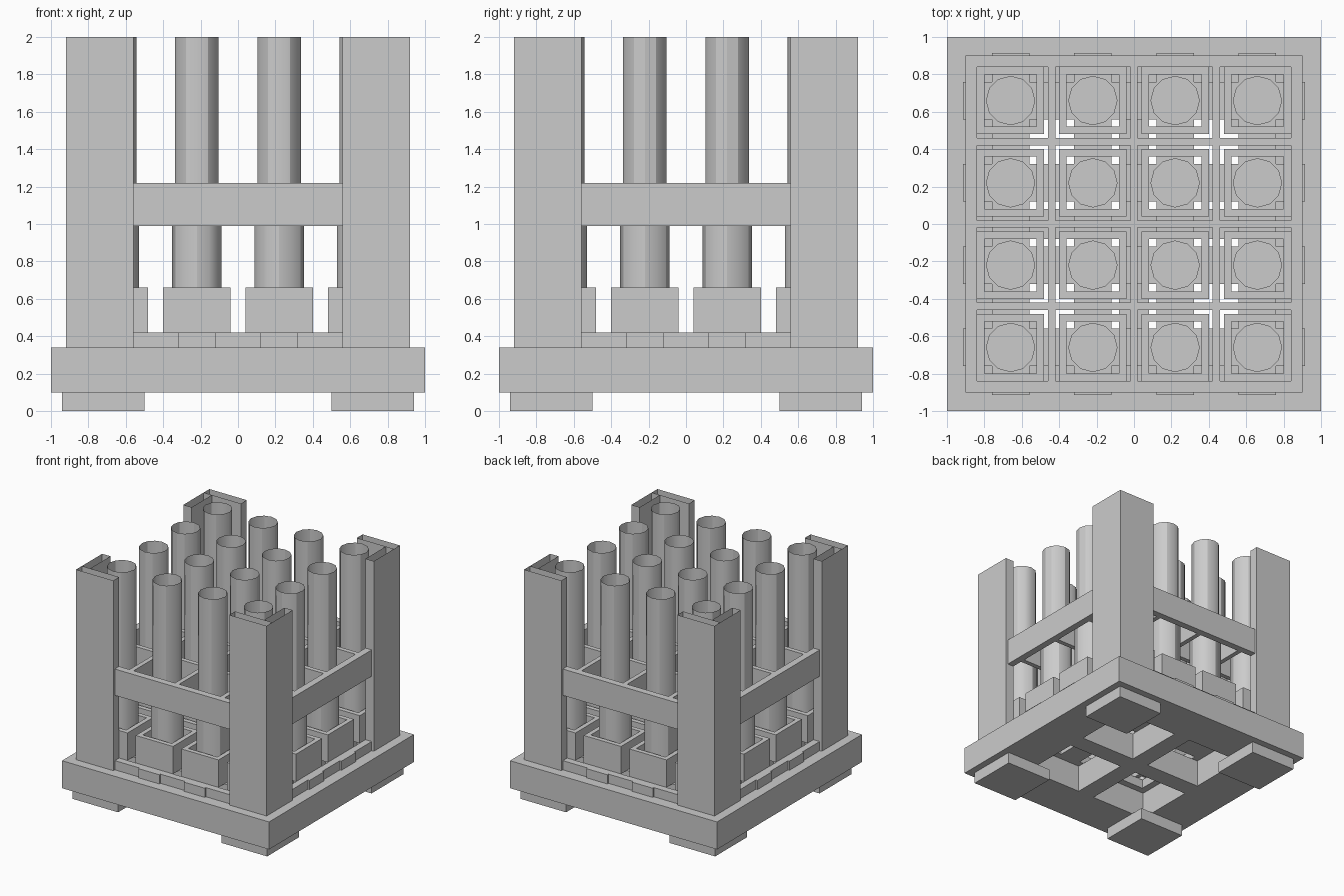
import bpy, bmesh
from mathutils import Matrix

cube = bpy.data.objects.get("Cube")
if cube:
    bpy.data.objects.remove(cube)

grey = bpy.data.materials.new("plain grey")
grey.use_nodes = True
colour = (0.6, 0.6, 0.6, 1)
grey.diffuse_color = colour
grey.node_tree.nodes["Principled BSDF"].inputs["Base Color"].default_value = colour


def finish(name, bm, smooth=False):
    mesh = bpy.data.meshes.new(name)
    bm.to_mesh(mesh)
    bm.free()
    mesh.materials.append(grey)
    obj = bpy.data.objects.new(name, mesh)
    bpy.context.collection.objects.link(obj)
    if smooth:
        bpy.ops.object.select_all(action='DESELECT')
        obj.select_set(True)
        bpy.context.view_layer.objects.active = obj
        bpy.ops.object.shade_smooth_by_angle()
    return obj


def add_box(bm, xs, ys, zs, open_top=False):
    """Box between sorted limits; optionally without its top face."""
    (x0, x1), (y0, y1), (z0, z1) = sorted(xs), sorted(ys), sorted(zs)
    low = [bm.verts.new((x, y, z0)) for x, y in ((x0, y0), (x1, y0), (x1, y1), (x0, y1))]
    top = [bm.verts.new((v.co.x, v.co.y, z1)) for v in low]
    bm.faces.new(low[::-1])
    if not open_top:
        bm.faces.new(top)
    for i in range(4):
        j = (i + 1) % 4
        bm.faces.new((low[i], low[j], top[j], top[i]))


def add_frame(bm, cx, cy, outer, inner, zs):
    """Square ring made of four boxes."""
    for s in (-1, 1):
        add_box(bm, (cx - outer, cx + outer), (cy + s * inner, cy + s * outer), zs)
        add_box(bm, (cx + s * inner, cx + s * outer), (cy - inner, cy + inner), zs)


def add_lattice(bm, centres, half_width, reach, zs):
    """Bars running both ways through the given centres."""
    for c in centres:
        add_box(bm, (-reach, reach), (c - half_width, c + half_width), zs)
        add_box(bm, (c - half_width, c + half_width), (-reach, reach), zs)


def add_tube(bm, x, y, radius, z0, z1, capped):
    bmesh.ops.create_cone(bm, cap_ends=capped, segments=12, radius1=radius,
                          radius2=radius, depth=z1 - z0,
                          matrix=Matrix.Translation((x, y, (z0 + z1) / 2)))


corners = [(sx, sy) for sx in (-1, 1) for sy in (-1, 1)]
lanes = (-0.66, -0.22, 0.22, 0.66)
cells = [(x, y) for x in lanes for y in lanes]

# Feet
bm = bmesh.new()
for sx, sy in corners:
    add_box(bm, (sx * 0.5, sx * 0.94), (sy * 0.5, sy * 0.94), (0, 0.1))
finish("feet", bm)

# Base ring with a central cross
bm = bmesh.new()
add_frame(bm, 0, 0, 1, 0.62, (0.1, 0.34))
add_lattice(bm, (0,), 0.08, 0.62, (0.1, 0.34))
finish("base_frame", bm)

# Low floor: rim plus slats whose ends show as tabs
bm = bmesh.new()
add_frame(bm, 0, 0, 0.9, 0.84, (0.34, 0.42))
add_lattice(bm, lanes, 0.1, 0.915, (0.34, 0.42))
finish("floor_slats", bm)

# Corner posts: pairs of hollow planks, open at the top
bm = bmesh.new()
for sx, sy in corners:
    add_box(bm, (sx * 0.56, sx * 0.92), (sy * 0.84, sy * 0.92), (0.34, 2), True)
    add_box(bm, (sx * 0.84, sx * 0.92), (sy * 0.56, sy * 0.84), (0.34, 2), True)
finish("corner_posts", bm)

# Mid-height rails and dividers
bm = bmesh.new()
add_frame(bm, 0, 0, 0.9, 0.84, (0.99, 1.22))
finish("side_rails", bm)
bm = bmesh.new()
add_lattice(bm, (-0.44, 0, 0.44), 0.02, 0.84, (0.99, 1.22))
finish("rack_dividers", bm)

# Square sockets holding the tubes
bm = bmesh.new()
for x, y in cells:
    add_frame(bm, x, y, 0.18, 0.14, (0.42, 0.66))
finish("tube_sockets", bm)

# Tubes: wide closed lower part, slimmer open upper part
bm = bmesh.new()
for x, y in cells:
    add_tube(bm, x, y, 0.132, 0.42, 1.1, True)
finish("lower_tubes", bm, True)
bm = bmesh.new()
for x, y in cells:
    add_tube(bm, x, y, 0.117, 1.1, 2, False)
finish("upper_tubes", bm, True)
